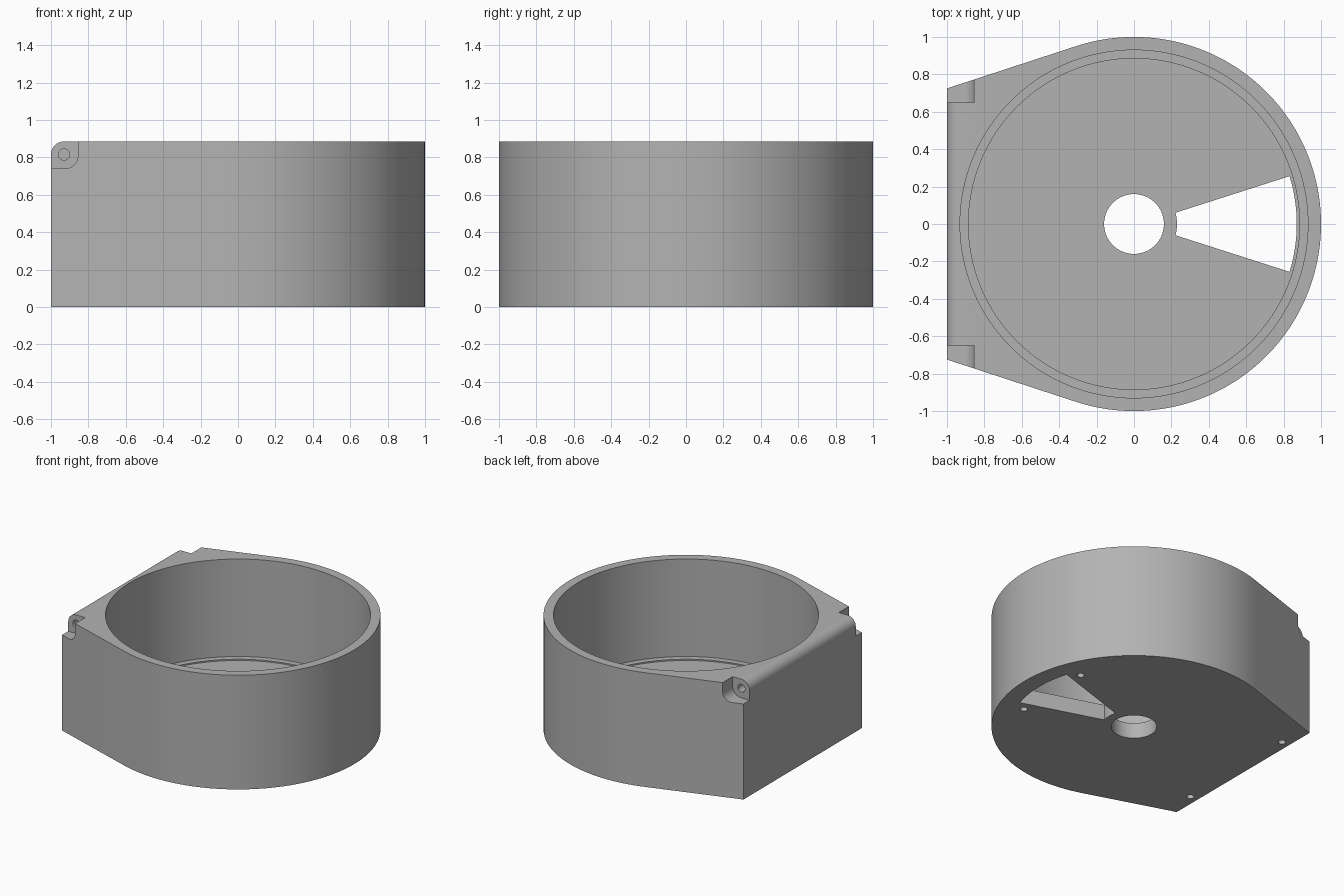
import bpy, bmesh
from math import sin, cos, pi, radians, acos, atan2, hypot
from mathutils import Matrix

cube = bpy.data.objects.get("Cube")
if cube:
    bpy.data.objects.remove(cube)

HEIGHT, FLOOR = 0.885, 0.12
CORNER = 0.725          # half width of the flat side
HINGE_X, HINGE_Z, HINGE_R = -0.93, 0.815, 0.07

grey = bpy.data.materials.new("grey plastic")
grey.use_nodes = True
colour = (0.45, 0.45, 0.45, 1)
grey.diffuse_color = colour
grey.node_tree.nodes["Principled BSDF"].inputs["Base Color"].default_value = colour


def arc(r, start, end, n, cx=0, cy=0):
    return [(cx + r * cos(start + (end - start) * i / n),
             cy + r * sin(start + (end - start) * i / n)) for i in range(n + 1)]


def circle(r, n, cx=0, cy=0):
    return arc(r, 0, 2 * pi, n, cx, cy)[:-1]


def prism(name, outline, low, high, matrix=Matrix()):
    """Extrude a flat outline from low to high along its local z."""
    bm = bmesh.new()
    face = bm.faces.new([bm.verts.new((x, y, low)) for x, y in outline])
    new = bmesh.ops.extrude_face_region(bm, geom=[face])["geom"]
    top = [v for v in new if isinstance(v, bmesh.types.BMVert)]
    bmesh.ops.translate(bm, vec=(0, 0, high - low), verts=top)
    bm.transform(matrix)
    bmesh.ops.recalc_face_normals(bm, faces=bm.faces)
    mesh = bpy.data.meshes.new(name)
    bm.to_mesh(mesh)
    bm.free()
    obj = bpy.data.objects.new(name, mesh)
    bpy.context.collection.objects.link(obj)
    mesh.materials.append(grey)
    return obj


def cut(outline, low, high, matrix=Matrix()):
    cutter = prism("cutter", outline, low, high, matrix)
    mod = housing.modifiers.new("cut", "BOOLEAN")
    mod.operation, mod.solver, mod.object = "DIFFERENCE", "EXACT", cutter
    bpy.context.view_layer.objects.active = housing
    bpy.ops.object.modifier_apply(modifier=mod.name)
    bpy.data.objects.remove(cutter)


# Housing: round drum with tangent sides running to a flat side
tangent = atan2(CORNER, -1) - acos(1 / hypot(1, CORNER))
outline = arc(1, -tangent, tangent, 128) + [(-1, CORNER), (-1, -CORNER)]
housing = prism("housing", outline, 0, HEIGHT)

# Rounded upper edge on the flat side
bm = bmesh.new()
bm.from_mesh(housing.data)
edges = [e for e in bm.edges
         if all(v.co.x < -0.99 and v.co.z > HEIGHT - 0.01 for v in e.verts)]
bmesh.ops.bevel(bm, geom=edges, offset=HINGE_R, segments=10, profile=0.5, affect="EDGES")
bm.to_mesh(housing.data)
bm.free()

# Chamber with a shallow step around its floor, shaft hole and wedge window
cut(circle(0.93, 128), FLOOR + 0.01, 1)
cut(circle(0.885, 128), FLOOR, 1)
cut(circle(0.16, 64), -0.1, 0.3)
a, b = radians(15.2), radians(17.1)
cut(arc(0.87, -b, b, 16) + arc(0.23, a, -a, 6), -0.1, 0.3)

# Hinge notches with a rounded inner corner, and their pin holes
to_y = Matrix.Rotation(pi / 2, 4, "X")      # local (x, y, z) becomes (x, -z, y)
notch = [(-1.1, 0.74)] + arc(HINGE_R, -pi / 2, 0, 10, -0.925, 0.81) + [(-0.855, 1), (-1.1, 1)]
pin = circle(0.03, 24, HINGE_X, HINGE_Z)
for side in (-1, 1):
    low, high = sorted((side * 0.65, side * 1.1))
    cut(notch, low, high, to_y)
    low, high = sorted((side * 0.45, side * 0.7))
    cut(pin, low, high, to_y)

# Blind screw holes in the underside
for x, y in ((0.75, 0.31), (-0.935, 0.5)):
    for side in (-1, 1):
        cut(circle(0.026, 20, x, side * y), -0.1, 0.08)

# Cable slots in the underside, lined up with the near corner
turn = Matrix.Rotation(radians(144), 4, "Z")
for start, end, half in ((0.56, 0.69, 0.04), (1.01, 1.08, 0.035)):
    cut([(start, -half), (end, -half), (end, half), (start, half)], -0.1, 0.07, turn)

bpy.ops.object.select_all(action="DESELECT")
housing.select_set(True)
bpy.context.view_layer.objects.active = housing
bpy.ops.object.shade_smooth_by_angle(angle=radians(30))
